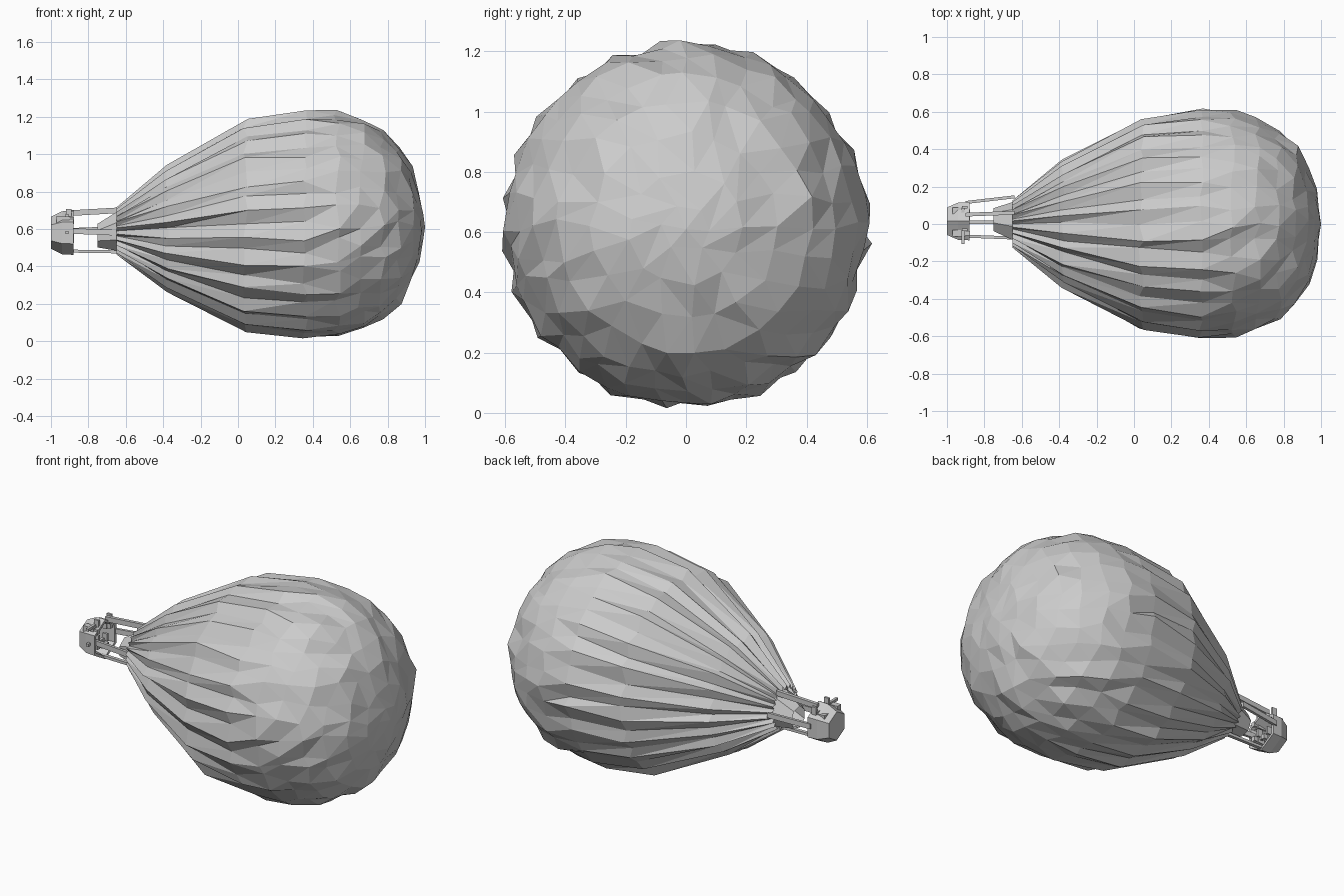
import bpy, bmesh, math, random
from mathutils import Vector

random.seed(7)
cube = bpy.data.objects.get("Cube")
if cube:
    bpy.data.objects.remove(cube)

grey = bpy.data.materials.new("plain grey")
grey.use_nodes = True
COLOUR = (0.6, 0.6, 0.6, 1)
grey.diffuse_color = COLOUR
grey.node_tree.nodes["Principled BSDF"].inputs["Base Color"].default_value = COLOUR
TAU = 2 * math.pi


def finish(bm, name):
    """Turn a bmesh into a flat shaded object."""
    bmesh.ops.recalc_face_normals(bm, faces=bm.faces)
    mesh = bpy.data.meshes.new(name)
    bm.to_mesh(mesh)
    bm.free()
    mesh.materials.append(grey)
    obj = bpy.data.objects.new(name, mesh)
    bpy.context.collection.objects.link(obj)
    return obj


def ring(bm, x, radius, n, z, pleat=0.0, jitter=0.0, y=0.0, turn=0.0):
    """Ring of points round the x axis, with ridges and valleys."""
    verts = []
    for i in range(n):
        a = TAU * (i + turn + random.uniform(-.25, .25) * (jitter > 0)) / n
        r = radius + (pleat if i % 2 else -pleat) + random.uniform(-jitter, jitter)
        dx = random.uniform(-1.4, 1.4) * jitter
        verts.append(bm.verts.new((x + dx, y + r * math.cos(a), z + r * math.sin(a))))
    return verts


def stitch(bm, a, b):
    """Triangles between two rings that may differ in count."""
    i = j = 0
    while i < len(a) or j < len(b):
        p, q = a[i % len(a)], b[j % len(b)]
        if j >= len(b) or (i < len(a) and (i + 1) / len(a) <= (j + 1) / len(b)):
            bm.faces.new((p, a[(i + 1) % len(a)], q))
            i += 1
        else:
            bm.faces.new((p, b[(j + 1) % len(b)], q))
            j += 1


def box(bm, centre, size):
    made = bmesh.ops.create_cube(bm, size=1)["verts"]
    for v in made:
        v.co = Vector(centre) + Vector(c * s for c, s in zip(v.co, size))


def beam(name, p, q, width, height):
    """Square bar between two points lying mostly along x."""
    bm = bmesh.new()
    box(bm, (0, 0, 0), (1, width, height))
    p, q = Vector(p), Vector(q)
    for v in bm.verts:
        end = q if v.co.x > 0 else p
        v.co = end + Vector((0, v.co.y, v.co.z))
    return finish(bm, name)


# Envelope: pleated gores, then a faceted round crown
bm = bmesh.new()
profile = [  # x, radius, count, centre z, pleat, jitter
    (-.65, .115, 48, .59, .012, 0),
    (-.38, .325, 48, .60, .014, .008),
    (.04, .555, 48, .62, .016, .010),
    (.36, .603, 48, .625, .010, .010),
    (.53, .598, 40, .625, 0, .014),
    (.66, .56, 36, .625, 0, .014),
    (.77, .50, 32, .62, 0, .014),
    (.86, .42, 26, .62, 0, .013),
    (.925, .31, 20, .62, 0, .012),
    (.97, .19, 13, .61, 0, .008),
    (.99, .08, 6, .61, 0, .004),
]
rings = [ring(bm, x, r, n, z, pleat, jit) for x, r, n, z, pleat, jit in profile]
for a, b in zip(rings, rings[1:]):
    stitch(bm, a, b)
tip = bm.verts.new((1, 0, .61))
for p, q in zip(rings[-1], rings[-1][1:] + rings[-1][:1]):
    bm.faces.new((p, q, tip))
finish(bm, "envelope")

# Skirt under the mouth
bm = bmesh.new()
lower = ring(bm, -.75, .065, 7, .565, y=.02)
upper = ring(bm, -.64, .11, 7, .59, y=.01)
stitch(bm, lower, upper)
finish(bm, "skirt")

# Ropes joining basket and mouth
beam("top_rope", (-.9, .05, .685), (-.64, .06, .70), .02, .03)
beam("bottom_rope", (-.9, .01, .482), (-.64, .01, .478), .02, .016)
beam("left_rope", (-.9, .115, .59), (-.64, .145, .60), .016, .03)
beam("right_rope", (-.9, -.065, .59), (-.64, -.075, .58), .016, .03)

# Basket: six-sided tub, open toward the envelope
bm = bmesh.new()
outer = [ring(bm, x, r, 6, .58, y=.015, turn=.5) for x, r in
         ((-1, .085), (-.94, .115), (-.88, .118), (-.88, .10), (-.975, .08))]
for a, b in zip(outer, outer[1:]):
    stitch(bm, a, b)
bm.faces.new(outer[0])
bm.faces.new(outer[-1])
finish(bm, "basket")

# Passengers standing in the basket, with raised heads and arms
for k, (y, z) in enumerate(((.07, .64), (-.05, .65), (.03, .54), (-.05, .56))):
    bm = bmesh.new()
    box(bm, (-.935, y, z), (.07, .035, .04))
    box(bm, (-.89, y, z), (.025, .025, .028))
    box(bm, (-.915, y - .02, z + .022), (.016, .075, .016))
    box(bm, (-.905, y + .02, z + .035), (.03, .014, .045))
    finish(bm, f"passenger_{k + 1}")
